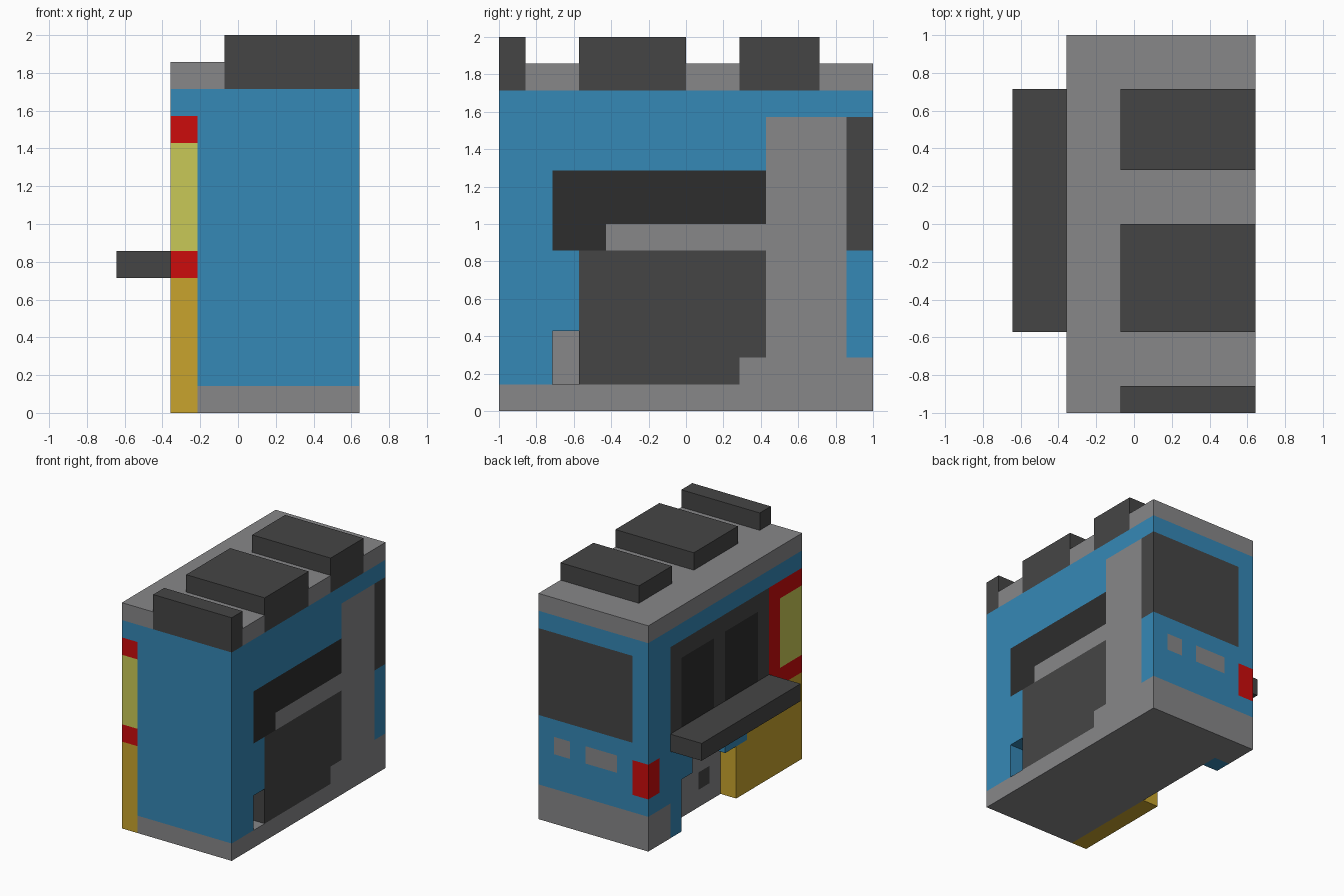
import bpy, bmesh
from mathutils import Vector

if "Cube" in bpy.data.objects:
    bpy.data.objects.remove(bpy.data.objects["Cube"])

U = 2 / 14            # one block; the whole model sits on a block grid
LEFT, RIGHT = 2, 8    # outermost block layers of the shell
FRONT, BACK, TOP = -7, 7, 12


def linear(hexa):
    s = [int(hexa[i:i + 2], 16) / 255 for i in (0, 2, 4)]
    return [c / 12.92 if c <= 0.04045 else ((c + 0.055) / 1.055) ** 2.4 for c in s] + [1]


mats = {}
for pair in ("blue:3588B6", "grey:878789", "dark grey:454545", "black:2D2D2D",
             "red:CC0C0C", "pale yellow:C9C957", "gold:C8A42D"):
    cname, code = pair.split(":")
    mats[cname] = bpy.data.materials.new(cname)
    mats[cname].diffuse_color = linear(code)

grid, colour_of = {}, {}


def fill(part, colour, x0, x1, y0, y1, z0, z1):
    """Give a range of blocks to a part; part None cuts them away."""
    for x in range(x0, x1):
        for y in range(y0, y1):
            for z in range(z0, z1):
                if part:
                    grid[x, y, z] = part
                else:
                    grid.pop((x, y, z), None)
    if part:
        colour_of[part] = colour


def layer(part, colour, z0, z1):
    fill(part, colour, LEFT, RIGHT + 1, FRONT, BACK, z0, z1)


def left(part, colour, *yz, depth=0):
    fill(part, colour, LEFT + depth, LEFT + depth + 1, *yz)


def right(part, colour, *yz, depth=0):
    fill(part, colour, RIGHT - depth, RIGHT - depth + 1, *yz)


def back(part, colour, x0, x1, z0, z1):
    fill(part, colour, x0, x1, BACK - 1, BACK, z0, z1)


# main shell, chassis and roof
layer("body", "blue", 0, TOP)
fill("chassis", "grey", LEFT + 1, RIGHT + 1, FRONT, BACK, 0, 1)
fill("chassis", "grey", LEFT, RIGHT + 1, BACK - 2, BACK, 0, 2)
layer("roof", "grey", TOP, TOP + 1)
for unit, y, length in (("front", FRONT, 1), ("middle", -4, 4), ("rear", 2, 3)):
    fill("roof_unit_" + unit, "dark grey", 4, RIGHT + 1, y, y + length, TOP, TOP + 2)

# right side panels, with a recess behind the door
right("side_pillar", "grey", 3, 6, 0, 11)
right("side_window", "black", -5, 3, 6, 9)
right("side_rail", "grey", -3, 3, 6, 7)
right("side_door", "dark grey", -4, 3, 1, 6)
right("side_step", "grey", 2, 3, 1, 2)
right("recess_back", "grey", -5, -4, 1, 3, depth=1)
right(None, None, -5, -4, 1, 3)

# back end
back("windscreen", "dark grey", LEFT + 1, RIGHT + 1, 6, 11)
back("lamp", "red", LEFT, LEFT + 1, 3, 5)
back("small_plate", "grey", 7, 8, 4, 5)
back("wide_plate", "grey", 4, 6, 4, 5)

# left side: serving hatch with two openings, and its counter
left("hatch_frame", "dark grey", -4, 5, 6, 11)
for y in (-3, 1):
    left("hatch_openings", "black", y, y + 3, 6, 10)
fill("counter", "dark grey", 0, LEFT, -4, 5, 5, 6)

# left front corner: framed window over a cabinet
left("window_frame", "red", FRONT, -4, 5, 11)
left("corner_window", "pale yellow", FRONT, -5, 6, 10)
left("cabinet", "gold", FRONT, -2, 0, 5)
left("cabinet", "gold", -2, -1, 0, 3)

# stepped wheel arch cut one block deep
left("arch_wall", "grey", -1, 4, 0, 4, depth=1)
left("wheel_hub", "dark grey", 0, 1, 1, 2, depth=1)
for inset, top in ((0, 3), (1, 4)):
    left(None, None, -1 + inset, 4 - inset, 0, top)


def build(part):
    """Make one object from the outward faces of a part's blocks."""
    bm = bmesh.new()
    for cell, owner in grid.items():
        if owner != part:
            continue
        for axis in range(3):
            for side in (0, 1):
                nb = list(cell)
                nb[axis] += 2 * side - 1
                if tuple(nb) in grid:
                    continue
                corners = []
                for da, db in ((0, 0), (1, 0), (1, 1), (0, 1)):
                    p = Vector(cell)
                    p[axis] += side
                    p[(axis + 1) % 3] += da
                    p[(axis + 2) % 3] += db
                    corners.append(bm.verts.new(((p.x - 4.5) * U, p.y * U, p.z * U)))
                bm.faces.new(corners if side else corners[::-1])
    bmesh.ops.remove_doubles(bm, verts=bm.verts[:], dist=1e-4)
    bmesh.ops.dissolve_limit(bm, angle_limit=0.02, verts=bm.verts[:], edges=bm.edges[:])
    mesh = bpy.data.meshes.new(part)
    bm.to_mesh(mesh)
    bm.free()
    mesh.materials.append(mats[colour_of[part]])
    bpy.context.collection.objects.link(bpy.data.objects.new(part, mesh))


for part in colour_of:
    build(part)

for m in bpy.data.materials:
    if m.users and not m.is_grease_pencil:
        m.use_nodes = True
        m.node_tree.nodes["Principled BSDF"].inputs["Base Color"].default_value = m.diffuse_color
